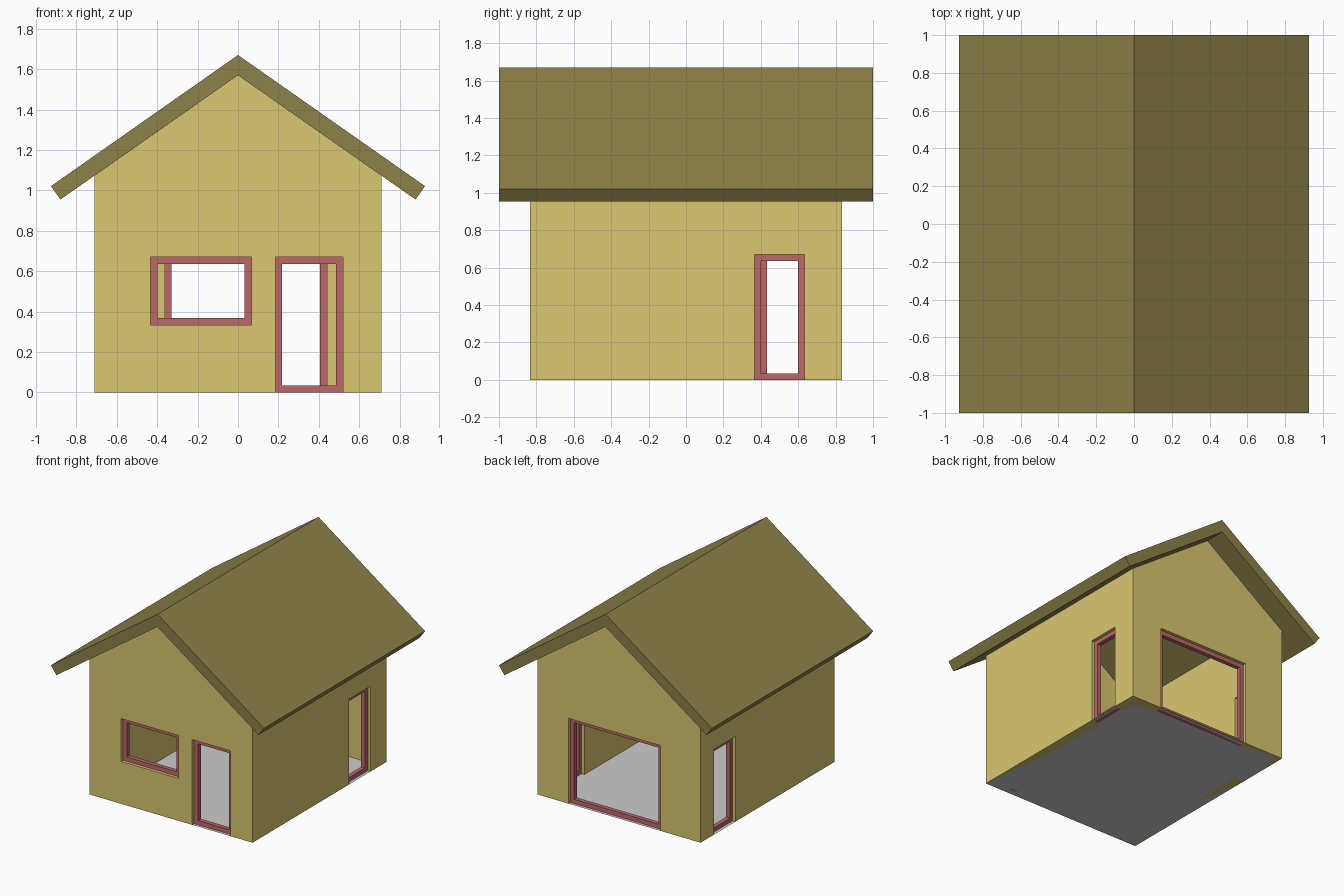
import bpy, bmesh
from mathutils import Vector

if "Cube" in bpy.data.objects:
    bpy.data.objects.remove(bpy.data.objects["Cube"])

HX, HY, T = 0.71, 0.833, 0.083        # half footprint, wall thickness
APEX, SLOPE, F = 1.57, 0.70, 0.034    # roof underside, pitch, frame size


def material(name, srgb):
    m = bpy.data.materials.new(name)
    m.diffuse_color = [c ** 2.2 for c in srgb] + [1.0]
    m.use_nodes = True
    m.node_tree.nodes["Principled BSDF"].inputs["Base Color"].default_value = m.diffuse_color
    return m


WALL = material("wall_yellow", (0.85, 0.775, 0.44))
ROOF = material("roof_olive", (0.55, 0.505, 0.29))
FRAME = material("frame_red", (0.73, 0.41, 0.41))


def finish(name, bm, mat):
    bmesh.ops.recalc_face_normals(bm, faces=bm.faces)
    me = bpy.data.meshes.new(name)
    bm.to_mesh(me)
    bm.free()
    if mat:
        me.materials.append(mat)
    ob = bpy.data.objects.new(name, me)
    bpy.context.collection.objects.link(ob)
    return ob


def prism(name, pts, faces, axis, a, b, mat=None):
    """Extrude flat faces (u, z) along 'x' or 'y' from a to b."""
    bm = bmesh.new()
    vs = [bm.verts.new((u, a, z) if axis == 'y' else (a, u, z)) for u, z in pts]
    for f in faces:
        bm.faces.new([vs[i] for i in f])
    ext = bmesh.ops.extrude_face_region(bm, geom=bm.faces[:], use_keep_orig=True)
    moved = [g for g in ext["geom"] if isinstance(g, bmesh.types.BMVert)]
    d = Vector((0, b - a, 0)) if axis == 'y' else Vector((b - a, 0, 0))
    bmesh.ops.translate(bm, verts=moved, vec=d)
    return finish(name, bm, mat)


def rect(u0, u1, z0, z1):
    return [(u0, z0), (u1, z0), (u1, z1), (u0, z1)]


# Walls: solid gabled block, hollowed below
eave = APEX - SLOPE * HX
walls = prism("walls", [(-HX, 0), (HX, 0), (HX, eave), (0, APEX), (-HX, eave)],
              [range(5)], 'y', -HY, HY, WALL)
cutters = [prism("cavity_cutter", rect(T - HX, HX - T, -0.5, 2.5),
                 [range(4)], 'y', T - HY, HY - T)]

# Openings: name, extrude axis, wall side, u range, z range
openings = [
    ("front_window", 'y', -1, -0.433, 0.067, 0.333, 0.67),
    ("front_door", 'y', -1, 0.185, 0.52, 0.0, 0.67),
    ("back_door", 'y', 1, -0.362, 0.44, 0.0, 0.67),
    ("right_door", 'x', 1, 0.367, 0.633, 0.0, 0.67),
    ("left_door", 'x', -1, 0.40, 0.667, 0.0, 0.67),
]
for name, axis, side, u0, u1, z0, z1 in openings:
    outer = HY if axis == 'y' else HX
    mid = side * (outer - T / 2)
    cutters.append(prism(name + "_cutter", rect(u0, u1, z0 if z0 else -0.1, z1),
                         [range(4)], axis, mid - 0.06, mid + 0.06))
    # Frame: rectangular ring set in the middle of the wall
    ring = rect(u0, u1, z0, z1) + rect(u0 + F, u1 - F, z0 + F, z1 - F)
    prism(name + "_frame", ring,
          [(i, (i + 1) % 4, (i + 1) % 4 + 4, i + 4) for i in range(4)],
          axis, mid - F / 2, mid + F / 2, FRAME)

# Cut the walls, then discard the cutters
for c in cutters:
    c.hide_render = True
    m = walls.modifiers.new(c.name, 'BOOLEAN')
    m.operation, m.solver, m.object = 'DIFFERENCE', 'EXACT', c
dg = bpy.context.evaluated_depsgraph_get()
cut = bpy.data.meshes.new_from_object(walls.evaluated_get(dg))
walls.modifiers.clear()
walls.data = cut
for c in cutters:
    bpy.data.objects.remove(c)

# Roof: two pitched slabs with square-cut eaves
roof = [(0, APEX), (0.879, 0.955), (0.926, 1.021), (0, 1.67),
        (-0.926, 1.021), (-0.879, 0.955)]
prism("roof", roof, [(0, 1, 2, 3), (0, 3, 4, 5)], 'y', -1, 1, ROOF)

# Floor: thin sheet under the whole footprint
bm = bmesh.new()
bm.faces.new([bm.verts.new((x, y, 0)) for x, y in rect(-HX, HX, -HY, HY)])
finish("floor", bm, None)
